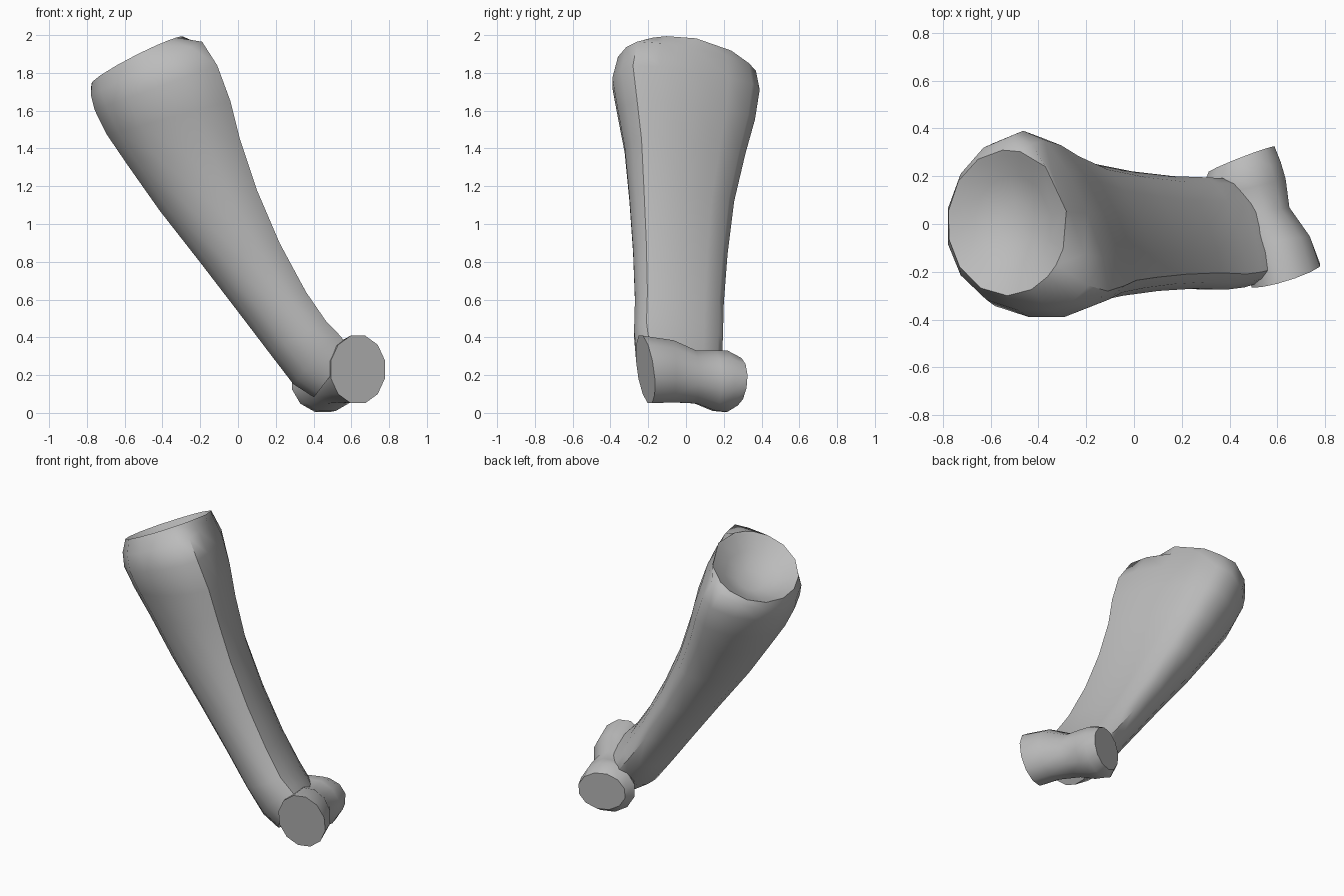
import bpy, bmesh, math
from mathutils import Vector

cube = bpy.data.objects.get("Cube")
if cube:
    bpy.data.objects.remove(cube, do_unlink=True)

grey = bpy.data.materials.new("bone_grey")
grey.use_nodes = True
color = (0.5, 0.5, 0.5, 1)
grey.diffuse_color = color
grey.node_tree.nodes["Principled BSDF"].inputs["Base Color"].default_value = color


def loft(name, rings, angle):
    """Skin a list of equal-length rings and close both ends with fans."""
    bm = bmesh.new()
    loops = [[bm.verts.new(p) for p in ring] for ring in rings]
    n = len(loops[0])
    for a, b in zip(loops, loops[1:]):
        for i in range(n):
            j = (i + 1) % n
            bm.faces.new((a[i], a[j], b[j], b[i]))
    for loop in (loops[0], loops[-1]):
        mid = bm.verts.new(sum((v.co for v in loop), Vector()) / n)
        for i in range(n):
            bm.faces.new((loop[i], loop[(i + 1) % n], mid))
    bmesh.ops.recalc_face_normals(bm, faces=bm.faces)
    mesh = bpy.data.meshes.new(name)
    bm.to_mesh(mesh)
    bm.free()
    mesh.materials.append(grey)
    obj = bpy.data.objects.new(name, mesh)
    bpy.context.collection.objects.link(obj)
    bpy.ops.object.select_all(action='DESELECT')
    obj.select_set(True)
    bpy.context.view_layer.objects.active = obj
    bpy.ops.object.shade_smooth_by_angle(angle=math.radians(angle))
    return obj


# Section: front ridge, slanting flat face, back ridge, then the round side
section = [(1, .14), (.97, .32), (.87, .56), (.74, .79), (.6, .95), (.46, 1),
           (.26, .93), (.1, .78), (.01, .58), (.01, .38), (.1, .2),
           (.28, .06), (.5, 0), (.72, .0), (.9, .06)]


def shaft_ring(x0, z0, x1, z1, y0, y1):
    return [Vector((x0 + (x1 - x0) * u, y0 + (y1 - y0) * v, z0 + (z1 - z0) * u))
            for u, v in section]


def cup_ring(scale, depth):
    """Oval around the cup, aligned with the section points."""
    pts = []
    for u, v in section:
        a = math.atan2(v - .5, u - .5)
        c, s = math.cos(a) * scale, math.sin(a) * scale
        pts.append(Vector((-.53 + .25 * c + depth * .4, .005 + .305 * s,
                           1.865 + .125 * c - .035 * s - depth)))
    return pts


# Shaft stations: round edge x z, ridge edge x z, front y, back y
stations = [
    (-.785, 1.68, -.19, 1.965, -.36, .37),
    (-.765, 1.6, -.11, 1.84, -.39, .39),
    (-.7, 1.47, -.04, 1.65, -.36, .365),
    (-.59, 1.31, .01, 1.45, -.325, .315),
    (-.42, 1.07, .1, 1.18, -.3, .255),
    (-.2, .79, .22, .9, -.28, .22),
    (0, .53, .36, .64, -.27, .2),
    (.16, .32, .47, .48, -.275, .195),
    (.29, .15, .53, .42, -.265, .19),
    (.4, .08, .6, .34, -.24, .15),
]
cup = [cup_ring(s, d) for s, d in ((.3, .1), (.65, .06), (.94, .01), (1, 0))]
loft("bone_shaft", cup + [shaft_ring(*s) for s in stations], 50)


# Spool-shaped lower joint with slanted flat ends
def joint_ring(cx, cz, rx, rz, y, tilt, lean, sides=12):
    pts = []
    for i in range(sides):
        a = math.tau * (i + .5) / sides
        c, s = math.cos(a), math.sin(a)
        pts.append(Vector((cx + rx * c, y + tilt * c + lean * s, cz + rz * s)))
    return pts


spool = [
    (.635, .23, .148, .185, -.215, .045, -.025),
    (.59, .22, .15, .17, -.07, .02, 0),
    (.51, .19, .145, .145, .05, .02, 0),
    (.475, .17, .165, .165, .15, .04, 0),
    (.45, .168, .17, .168, .205, .055, 0),
    (.45, .165, .142, .13, .27, .055, .01),
]
loft("lower_joint", [joint_ring(*s) for s in spool], 40)
